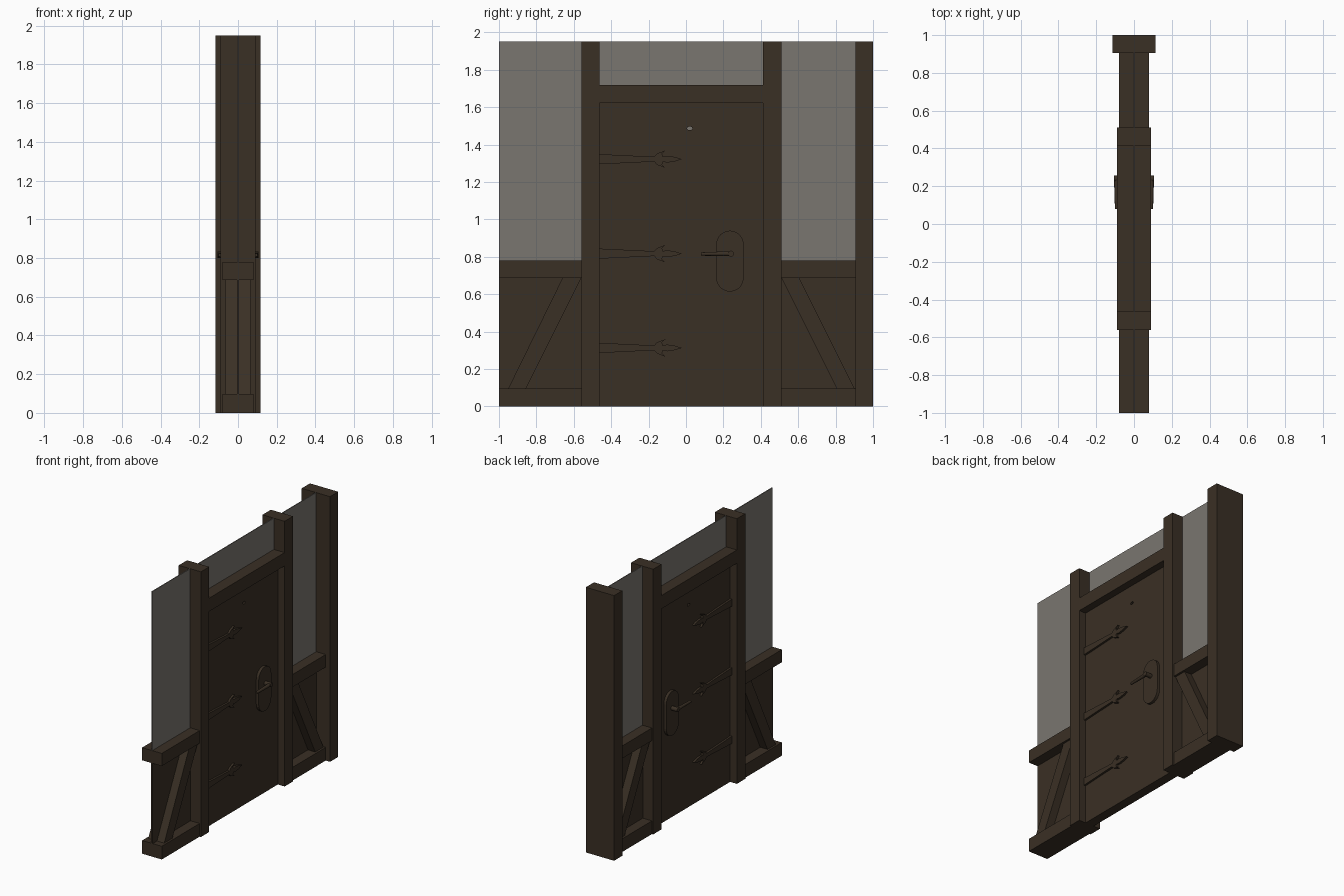
import bpy, bmesh, math
from mathutils import Vector

if "Cube" in bpy.data.objects:
    bpy.data.objects.remove(bpy.data.objects["Cube"])


def material(name, rgb):
    m = bpy.data.materials.new(name)
    m.diffuse_color = (*rgb, 1)
    m.use_nodes = True
    m.node_tree.nodes["Principled BSDF"].inputs["Base Color"].default_value = m.diffuse_color
    return m


WOOD = material("dark brown", (0.042, 0.029, 0.018))
GLASS = material("smoky grey glass", (0.195, 0.18, 0.16))


def finish(name, bm, mat):
    bmesh.ops.recalc_face_normals(bm, faces=bm.faces)
    me = bpy.data.meshes.new(name)
    bm.to_mesh(me)
    bm.free()
    me.materials.append(mat)
    ob = bpy.data.objects.new(name, me)
    bpy.context.collection.objects.link(ob)
    return ob


def prism(name, outline, x0, x1, mat=WOOD):
    """Extrude a (y, z) outline from x0 to x1."""
    bm = bmesh.new()
    face = bm.faces.new([bm.verts.new((x0, y, z)) for y, z in outline])
    ext = bmesh.ops.extrude_face_region(bm, geom=[face])["geom"]
    moved = [v for v in ext if isinstance(v, bmesh.types.BMVert)]
    bmesh.ops.translate(bm, verts=moved, vec=(x1 - x0, 0, 0))
    return finish(name, bm, mat)


def box(name, hx, y0, y1, z0, z1, mat=WOOD):
    return prism(name, [(y0, z0), (y1, z0), (y1, z1), (y0, z1)], -hx, hx, mat)


def rod(name, a, b, r0, r1, sides=16):
    """Tapered cylinder between two points."""
    a, b = Vector(a), Vector(b)
    bm = bmesh.new()
    bmesh.ops.create_cone(bm, cap_ends=True, segments=sides, radius1=r0,
                          radius2=r1, depth=(b - a).length)
    rot = (b - a).to_track_quat('Z', 'Y').to_matrix().to_4x4()
    rot.translation = (a + b) / 2
    bm.transform(rot)
    ob = finish(name, bm, WOOD)
    for p in ob.data.polygons:
        p.use_smooth = len(p.vertices) == 4
    return ob


H = 1.95
DOOR_X = 0.035

# Posts and lintel
box("end_post", 0.115, 0.905, 1.0, 0, H)
box("door_post_left", 0.09, -0.56, -0.463, 0, H)
box("door_post_right", 0.09, 0.413, 0.51, 0, H)
box("lintel", 0.09, -0.463, 0.413, 1.622, 1.72)

# Side bays: rails, thin panel and diagonal brace
for side, y0, y1 in (("left", -1.0, -0.56), ("right", 0.51, 0.905)):
    box(f"bottom_rail_{side}", 0.08, y0, y1, 0, 0.097)
    box(f"middle_rail_{side}", 0.08, y0, y1, 0.687, 0.78)
    box(f"panel_{side}", 0.006, y0, y1, 0.097, 0.687)
prism("brace_left", [(-0.95, 0.097), (-0.855, 0.097), (-0.56, 0.687), (-0.66, 0.687)], -0.065, 0.065)
prism("brace_right", [(0.805, 0.097), (0.9, 0.097), (0.605, 0.687), (0.51, 0.687)], -0.065, 0.065)

# Glass: two side panes and one over the door
box("glass_left", 0.003, -1.0, -0.56, 0.78, H, GLASS)
box("glass_over_door", 0.003, -0.463, 0.413, 1.72, H, GLASS)
box("glass_right", 0.003, 0.51, 0.905, 0.78, H, GLASS)

# Door with a tiny peephole cut through, glazed inside
door = box("door", DOOR_X, -0.463, 0.413, 0, 1.622)
hole = [(0.02 + 0.015 * math.cos(math.tau * i / 8), 1.487 + 0.01 * math.sin(math.tau * i / 8)) for i in range(8)]
cutter = prism("peephole_cutter", hole, -0.1, 0.1)
cutter.hide_render = True
cutter.hide_set(True)
cut = door.modifiers.new("peephole", 'BOOLEAN')
cut.object = cutter
cut.operation = 'DIFFERENCE'
cut.solver = 'EXACT'
prism("peephole_glass", hole, -0.003, 0.003, GLASS)

# Strap hinge outline, upper half: tapered strap, curled barb, spear tip
half = [(-0.463, 0.027), (-0.17, 0.013), (-0.155, 0.03), (-0.11, 0.047),
        (-0.128, 0.03), (-0.125, 0.014), (-0.1, 0.018), (-0.06, 0.012)]
strap = half + [(-0.022, 0)] + [(y, -z) for y, z in reversed(half)]

# Handle plate: stadium outline
plate = []
for i in range(26):
    a = math.pi * (i if i < 13 else i - 1) / 12
    plate.append((0.235 + 0.073 * math.cos(a),
                  0.777 + (0.09 if i < 13 else -0.09) + 0.073 * math.sin(a)))

# Fittings on both faces of the door
for s, face in ((1, "front"), (-1, "back")):
    for n, z in enumerate((0.313, 0.817, 1.322)):
        prism(f"strap_hinge_{face}_{n + 1}", [(y, z + dz) for y, dz in strap],
              s * (DOOR_X - 0.005), s * (DOOR_X + 0.015))
    prism(f"handle_plate_{face}", plate, s * (DOOR_X - 0.005), s * 0.055)
    rod(f"handle_spindle_{face}", (s * 0.05, 0.24, 0.817), (s * 0.106, 0.24, 0.817), 0.016, 0.016)
    rod(f"handle_lever_{face}", (s * 0.093, 0.24, 0.817), (s * 0.092, 0.08, 0.815), 0.013, 0.009)
